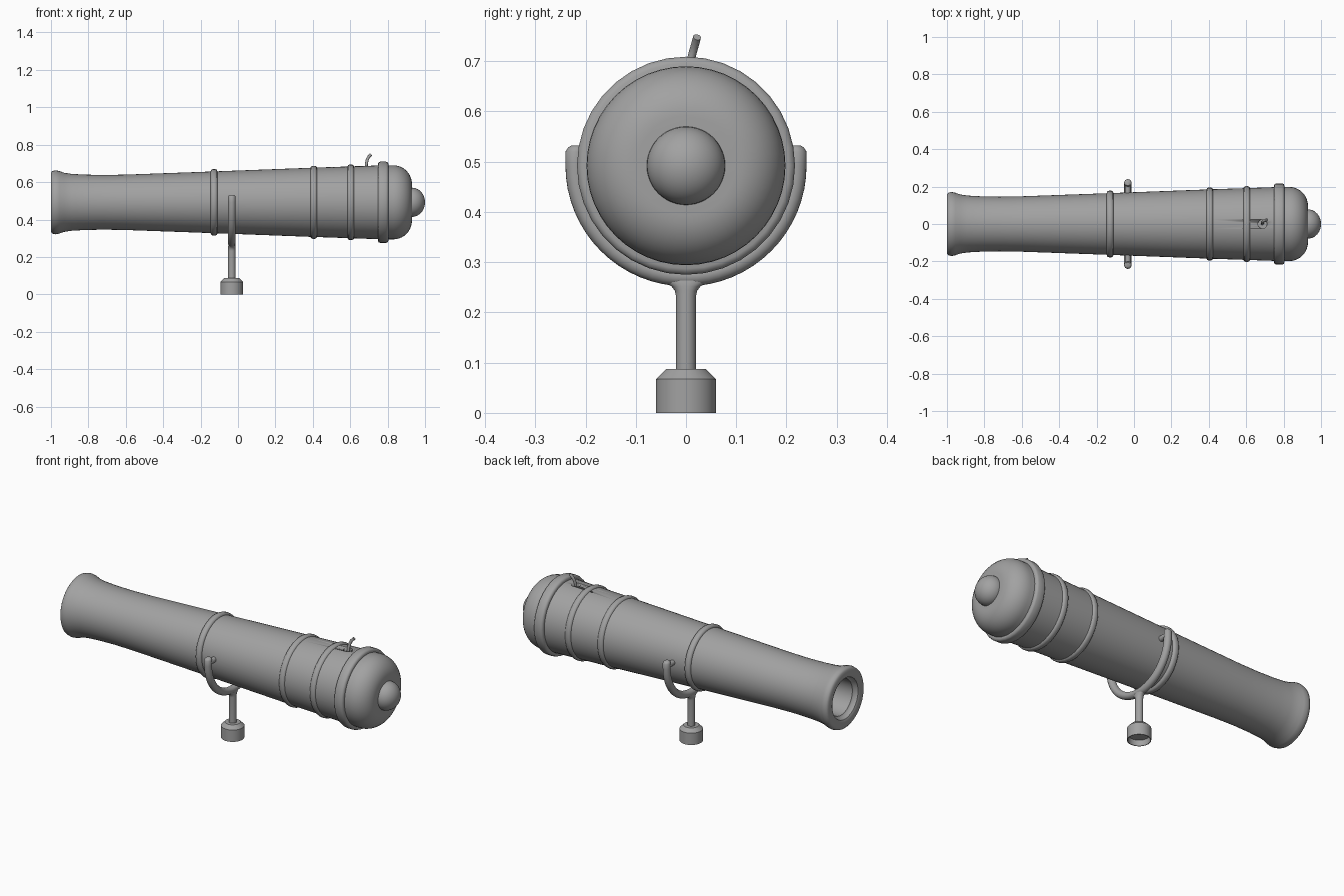
import bpy, bmesh, math
from mathutils import Vector, Matrix

cube = bpy.data.objects.get("Cube")
if cube:
    bpy.data.objects.remove(cube, do_unlink=True)

AXIS_Z = 0.492    # height of the barrel axis
PIVOT_X = -0.033  # where the swivel mount stands

iron = bpy.data.materials.new("grey iron")
iron.use_nodes = True
GREY = (0.36, 0.36, 0.36, 1)
iron.diffuse_color = GREY
iron.node_tree.nodes["Principled BSDF"].inputs["Base Color"].default_value = GREY


def finish(name, bm, angle=40):
    bmesh.ops.recalc_face_normals(bm, faces=bm.faces[:])
    mesh = bpy.data.meshes.new(name)
    bm.to_mesh(mesh)
    bm.free()
    mesh.materials.append(iron)
    obj = bpy.data.objects.new(name, mesh)
    bpy.context.collection.objects.link(obj)
    bpy.ops.object.select_all(action='DESELECT')
    obj.select_set(True)
    bpy.context.view_layer.objects.active = obj
    bpy.ops.object.shade_smooth_by_angle(angle=math.radians(angle))
    return obj


def lathe(name, profile, closed=False, sides=48, angle=40):
    """Spin (x, radius) points around the barrel axis."""
    bm = bmesh.new()
    verts = [bm.verts.new((x, 0, AXIS_Z + r)) for x, r in profile]
    edges = [bm.edges.new(p) for p in zip(verts, verts[1:])]
    if closed:
        edges.append(bm.edges.new((verts[-1], verts[0])))
    bmesh.ops.spin(bm, geom=verts + edges, cent=(0, 0, AXIS_Z), axis=(1, 0, 0),
                   angle=math.tau, steps=sides)
    bmesh.ops.remove_doubles(bm, verts=bm.verts[:], dist=1e-5)
    return finish(name, bm, angle)


def loft(name, rings, sides=24, caps=(True, True), angle=40):
    """Skin a list of (centre, side axis, up axis) ellipses."""
    bm = bmesh.new()
    loops = []
    for c, u, v in rings:
        loops.append([bm.verts.new(c + u * math.cos(math.tau * i / sides)
                                   + v * math.sin(math.tau * i / sides)) for i in range(sides)])
    for a, b in zip(loops, loops[1:]):
        for i in range(sides):
            j = (i + 1) % sides
            bm.faces.new((a[i], a[j], b[j], b[i]))
    for use, loop in zip(caps, (loops[0], loops[-1])):
        if use:
            bm.faces.new(loop)
    return finish(name, bm, angle)


def upright(name, sections, **kw):
    """Loft (z, x radius, y radius) sections on the pivot line."""
    return loft(name, [(Vector((PIVOT_X, 0, z)), Vector((rx, 0, 0)), Vector((0, ry, 0)))
                       for z, rx, ry in sections], **kw)


# Barrel: outer wall, domed breech and hollow bore in one profile
dome = [(0.83 + 0.1 * math.sin(t), 0.098 + 0.1 * math.cos(t))
        for t in [math.pi / 2 * i / 10 for i in range(11)]]
barrel = lathe("barrel", [
    (0.6, 0), (0.6, 0.1), (-0.97, 0.1), (-0.975, 0.108), (-0.995, 0.115), (-1, 0.125),
    (-1, 0.158), (-0.993, 0.167), (-0.975, 0.171), (-0.955, 0.167), (-0.93, 0.158),
    (-0.89, 0.152), (-0.82, 0.148), (-0.72, 0.146), (-0.6, 0.148), (-0.13, 0.165),
    (0.4, 0.185), (0.75, 0.197)] + dome + [(0.93, 0)])

# Vent hole cut into the breech
bm = bmesh.new()
bmesh.ops.create_cone(bm, cap_ends=True, segments=20, radius1=0.024, radius2=0.024, depth=0.06,
                      matrix=Matrix.Translation((0.687, 0, AXIS_Z + 0.2)))
cutter = finish("vent_cutter", bm)
cutter.hide_render = True
cut = barrel.modifiers.new("vent_hole", 'BOOLEAN')
cut.object = cutter
cut.operation = 'DIFFERENCE'
cut.solver = 'EXACT'
bpy.context.view_layer.objects.active = barrel
bpy.ops.object.modifier_apply(modifier=cut.name)
bpy.data.objects.remove(cutter, do_unlink=True)

# Raised bands: (name, centre, half width, base radius, outer radius)
for name, x, w, r0, r1 in [("middle_band", -0.128, 0.018, 0.155, 0.178),
                           ("rear_band", 0.405, 0.018, 0.175, 0.195),
                           ("vent_band", 0.603, 0.018, 0.182, 0.202),
                           ("breech_band", 0.776, 0.028, 0.188, 0.217)]:
    k = 0.012
    lathe(name, [(x - w, r0), (x - w, r1 - k), (x - w + k * 0.3, r1 - k * 0.3), (x - w + k, r1),
                 (x + w - k, r1), (x + w - k * 0.3, r1 - k * 0.3), (x + w, r1 - k), (x + w, r0)],
          closed=True, sides=36, angle=50)

# Rounded knob at the breech
lathe("breech_knob", [(0.93 + 0.07 * math.sin(t), 0.078 * math.cos(t))
                      for t in [math.pi / 2 * i / 10 for i in range(-3, 11)]])

# Fork: round bar bent below the barrel, with straight upright tips
R, TUBE = 0.22, 0.02
X = Vector((TUBE, 0, 0))
arc = []
for i in range(33):
    t = math.pi + math.pi * i / 32
    d = Vector((0, math.cos(t), math.sin(t)))
    arc.append((Vector((PIVOT_X, 0, AXIS_Z)) + d * R, X, d * TUBE))


def tip(side):
    out = Vector((0, side, 0))
    return [(Vector((PIVOT_X, side * (R - lean), AXIS_Z + h)), X * s, out * TUBE * s)
            for h, s, lean in ((0.028, 1, 0), (0.036, 0.85, 0.002), (0.04, 0.6, 0.003))]


loft("fork", tip(-1)[::-1] + arc + tip(1), sides=20)

# Trunnion pins joining the fork to the barrel
for name, side in (("left_trunnion", 1), ("right_trunnion", -1)):
    loft(name, [(Vector((PIVOT_X, side * y, AXIS_Z + 0.01)), Vector((0.015, 0, 0)),
                 Vector((0, 0, 0.015))) for y in (0.14, 0.215)], sides=16)

# Post flaring sideways into the fork, and socket open underneath
upright("post", [(0.08, 0.02, 0.02), (0.232, 0.02, 0.02), (0.243, 0.02, 0.022),
                 (0.252, 0.02, 0.029), (0.26, 0.019, 0.042), (0.272, 0.016, 0.06)])
upright("socket", [(0.03, 0.052, 0.052), (0, 0.056, 0.056), (0, 0.06, 0.06),
                   (0.067, 0.06, 0.06), (0.087, 0.04, 0.04)], sides=32, angle=25)

# Bent fuse standing in the vent
fuse = [Vector(p) for p in ((0.686, 0.002, 0.66), (0.686, 0.008, 0.695), (0.69, 0.013, 0.716),
                            (0.697, 0.018, 0.733), (0.711, 0.022, 0.748))]
rings = []
for i, p in enumerate(fuse):
    d = (fuse[min(i + 1, len(fuse) - 1)] - fuse[max(i - 1, 0)]).normalized()
    u = d.cross(Vector((0, 1, 0))).normalized()
    rings.append((p, u * 0.008, d.cross(u) * 0.008))
loft("fuse", rings, sides=12)
